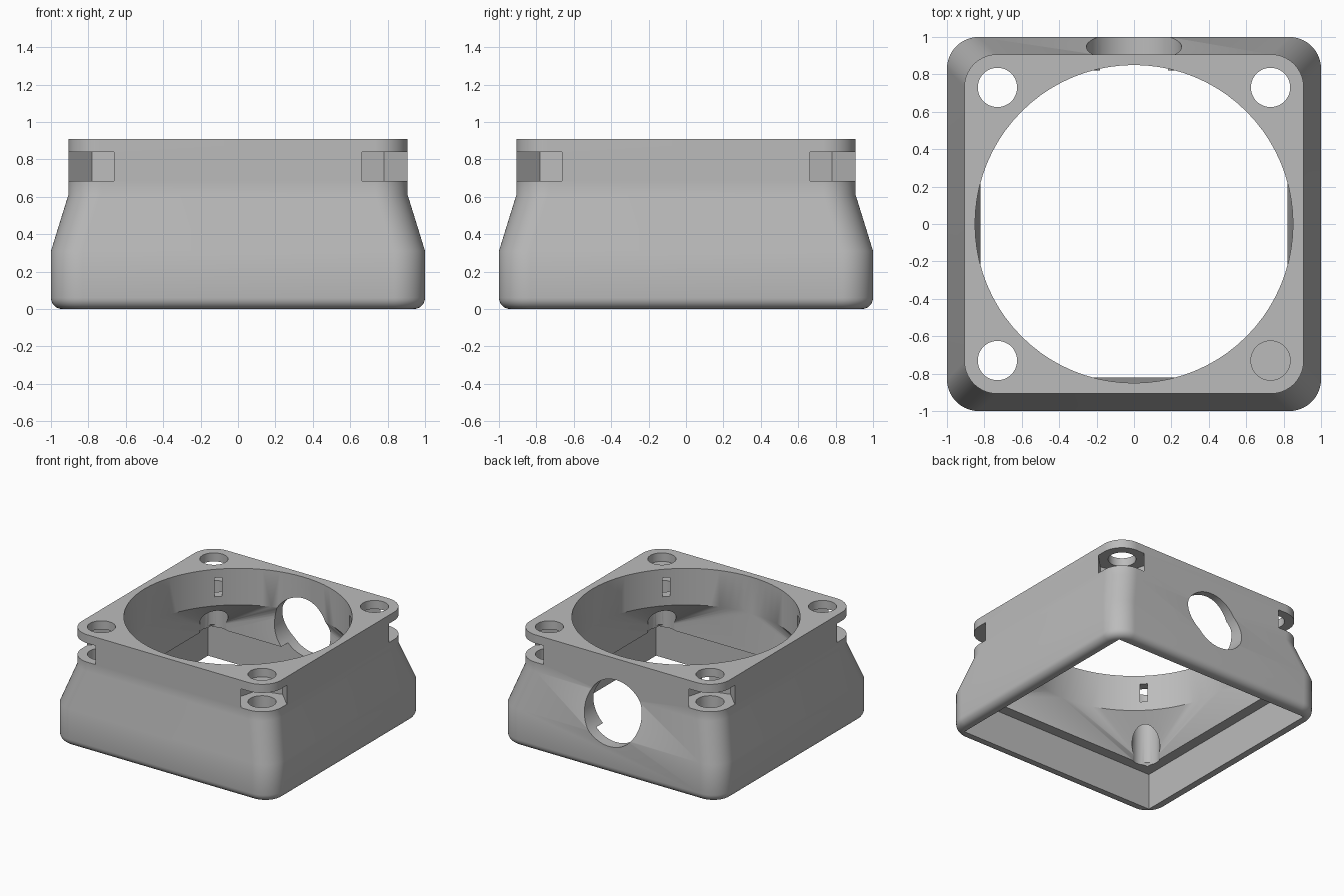
import bpy
import bmesh
from math import sin, cos, pi, radians
from mathutils import Matrix, Vector

cube = bpy.data.objects.get("Cube")
if cube:
    bpy.data.objects.remove(cube, do_unlink=True)

SEG = 20        # segments per rounded corner
HOLE = 0.73     # screw hole offset from centre

grey = bpy.data.materials.new("plain grey")
grey.use_nodes = True
grey.diffuse_color = (0.5, 0.5, 0.5, 1)
grey.node_tree.nodes["Principled BSDF"].inputs["Base Color"].default_value = (0.5, 0.5, 0.5, 1)


def rounded_square(half, r):
    """Outline of a square with corner radius r (0 = sharp, half = circle)."""
    pts = []
    for q in range(4):
        corner = pi / 4 + q * pi / 2
        cx = (half - r) * (1 if cos(corner) > 0 else -1)
        cy = (half - r) * (1 if sin(corner) > 0 else -1)
        for i in range(SEG + 1):
            a = q * pi / 2 + i / SEG * pi / 2
            pts.append((cx + r * cos(a), cy + r * sin(a)))
    return pts


def loft(name, rings):
    """Skin a closed solid through a list of (z, outline) rings."""
    bm = bmesh.new()
    loops = [[bm.verts.new((x, y, z)) for x, y in outline] for z, outline in rings]
    n = len(loops[0])
    for low, high in zip(loops, loops[1:]):
        for i in range(n):
            j = (i + 1) % n
            bm.faces.new((low[i], low[j], high[j], high[i]))
    bm.faces.new(loops[0][::-1])
    bm.faces.new(loops[-1])
    bmesh.ops.remove_doubles(bm, verts=bm.verts, dist=1e-5)
    bmesh.ops.recalc_face_normals(bm, faces=bm.faces)
    mesh = bpy.data.meshes.new(name)
    bm.to_mesh(mesh)
    bm.free()
    mesh.materials.append(grey)
    obj = bpy.data.objects.new(name, mesh)
    bpy.context.collection.objects.link(obj)
    return obj


def circle(r, count=48):
    return [(r * cos(2 * pi * i / count), r * sin(2 * pi * i / count)) for i in range(count)]


# Outer body: filleted foot, straight skirt, taper, straight collar
FILLET = 0.06
foot = []
for k in range(7):
    a = k / 6 * pi / 2
    inset = FILLET * (1 - sin(a))
    foot.append((FILLET * (1 - cos(a)), rounded_square(1 - inset, 0.17 - inset)))
body = loft("fan_adapter_body", foot + [
    (0.31, rounded_square(1, 0.17)),
    (0.61, rounded_square(0.907, 0.175)),
    (0.91, rounded_square(0.907, 0.175)),
])

# Inner passage: square socket, ledge, square-to-round transition, round bore
cutters = [loft("passage_cutter", [
    (-0.1, rounded_square(0.907, 0)),
    (0.30, rounded_square(0.907, 0)),
    (0.30, rounded_square(0.82, 0)),
    (0.61, rounded_square(0.85, 0.85)),
    (1.0, rounded_square(0.85, 0.85)),
])]

# Round cable opening in the back wall
port = loft("back_port_cutter", [(0.6, circle(0.255, 64)), (1.2, circle(0.255, 64))])
port.data.transform(Matrix.Translation((0, 0, 0.48)) @ Matrix.Rotation(-pi / 2, 4, "X"))
cutters.append(port)

# Screw holes and hexagonal nut slots opening outwards at each corner
hexagon = [Vector((0.2 * cos(i * pi / 3), 0.2 * sin(i * pi / 3))) for i in range(6)]
slot = [hexagon[i] for i in (2, 3, 4)]
slot = [(0.6, slot[2].y)] + [(0.6, slot[0].y)] + [tuple(p) for p in slot]
for q in range(4):
    place = Matrix.Rotation(pi / 4 + q * pi / 2, 4, "Z") @ Matrix.Translation((HOLE * 2 ** 0.5, 0, 0))
    hole = loft("screw_hole_cutter", [(0.1, circle(0.105)), (1.0, circle(0.105))])
    nut = loft("nut_slot_cutter", [(0.685, slot), (0.84, slot)])
    for cutter in (hole, nut):
        cutter.data.transform(place)
        cutters.append(cutter)

# Cut everything and remove the helpers
bpy.ops.object.select_all(action="DESELECT")
bpy.context.view_layer.objects.active = body
body.select_set(True)
for cutter in cutters:
    cutter.hide_render = True
    mod = body.modifiers.new(cutter.name, "BOOLEAN")
    mod.operation = "DIFFERENCE"
    mod.solver = "EXACT"
    mod.object = cutter
    bpy.ops.object.modifier_apply(modifier=mod.name)
for cutter in cutters:
    bpy.data.objects.remove(cutter, do_unlink=True)

bpy.ops.object.shade_smooth_by_angle(angle=radians(30))
